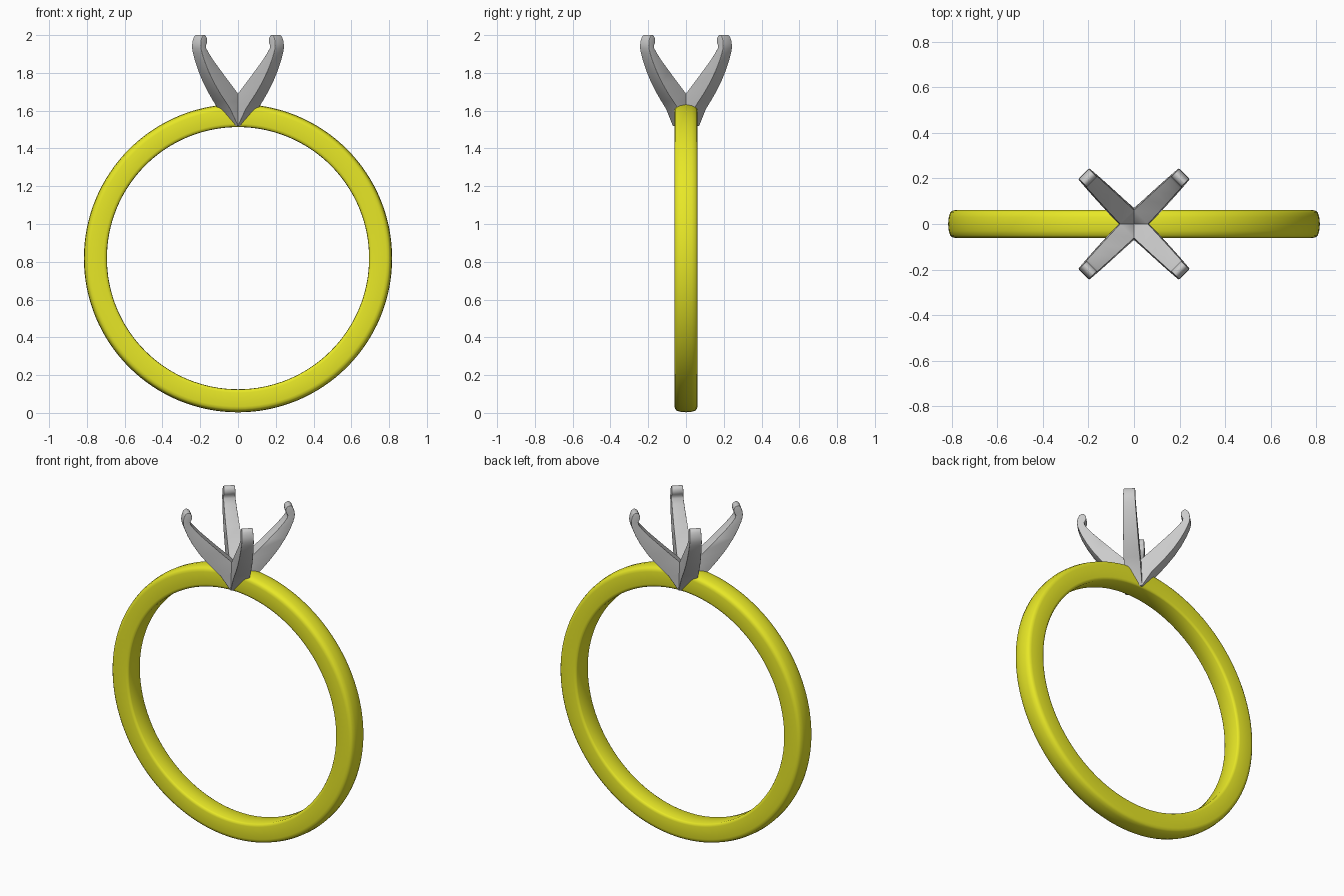
import bpy, bmesh
from math import pi, cos, sin

if "Cube" in bpy.data.objects:
    bpy.data.objects.remove(bpy.data.objects["Cube"])

yellow = bpy.data.materials.new("yellow_metal")
yellow.diffuse_color = (0.8, 0.8, 0.02, 1)
yellow.use_nodes = True
yellow.node_tree.nodes["Principled BSDF"].inputs["Base Color"].default_value = yellow.diffuse_color


def finish(name, bm, angle):
    bmesh.ops.recalc_face_normals(bm, faces=bm.faces)
    me = bpy.data.meshes.new(name)
    bm.to_mesh(me)
    bm.free()
    ob = bpy.data.objects.new(name, me)
    bpy.context.collection.objects.link(ob)
    bpy.ops.object.select_all(action='DESELECT')
    ob.select_set(True)
    bpy.context.view_layer.objects.active = ob
    bpy.ops.object.shade_smooth_by_angle(angle=angle)
    return ob


# Band: softly domed section (radius, y) swept around the y axis
half = [(0.694, 0.0), (0.695, 0.050), (0.700, 0.058), (0.712, 0.061),
        (0.785, 0.061), (0.798, 0.058), (0.807, 0.050), (0.813, 0.030), (0.816, 0.0)]
section = half + [(r, -y) for r, y in half[-2:0:-1]]
SEG = 128
bm = bmesh.new()
rings = []
for i in range(SEG):
    a = 2 * pi * i / SEG
    rings.append([bm.verts.new((r * sin(a), y, 0.819 + r * cos(a))) for r, y in section])
n = len(section)
for i in range(SEG):
    p, q = rings[i], rings[(i + 1) % SEG]
    for j in range(n):
        k = (j + 1) % n
        bm.faces.new((p[j], p[k], q[k], q[j]))
band = finish("band", bm, pi / 3)
band.data.materials.append(yellow)

# Prong stations: inner radius, outer radius, height
stations = [(0, .050, 1.52), (0, .105, 1.61), (0, .140, 1.65), (.043, .176, 1.69),
            (.105, .222, 1.75), (.165, .260, 1.81), (.218, .288, 1.865), (.252, .304, 1.905),
            (.270, .311, 1.93), (.272, .312, 1.945), (.264, .311, 1.958), (.261, .308, 1.972),
            (.264, .303, 1.986), (.270, .297, 1.995), (.279, .289, 2.0)]


def prong(name, ang):
    bm = bmesh.new()
    loops = []
    for ri, ro, z in stations:
        w = 0.050 - 0.019 * (z - 1.52) / 0.48
        loops.append([bm.verts.new((r * cos(ang) - t * sin(ang), r * sin(ang) + t * cos(ang), z))
                      for r, t in ((ri, -w), (ro, -w), (ro, w), (ri, w))])
    for p, q in zip(loops, loops[1:]):
        for j in range(4):
            k = (j + 1) % 4
            bm.faces.new((p[j], p[k], q[k], q[j]))
    bm.faces.new(loops[0])
    bm.faces.new(loops[-1])
    # round the long corner edges
    bm.edges.ensure_lookup_table()
    long_edges = [bm.edges.get((p[j], q[j])) for p, q in zip(loops, loops[1:]) for j in range(4)]
    bmesh.ops.bevel(bm, geom=long_edges, offset=0.008, segments=3, profile=0.5,
                    affect='EDGES', clamp_overlap=True)
    finish(name, bm, pi / 4)


for i, nm in enumerate(("back_right", "back_left", "front_left", "front_right")):
    prong("prong_" + nm, pi / 4 + i * pi / 2)
